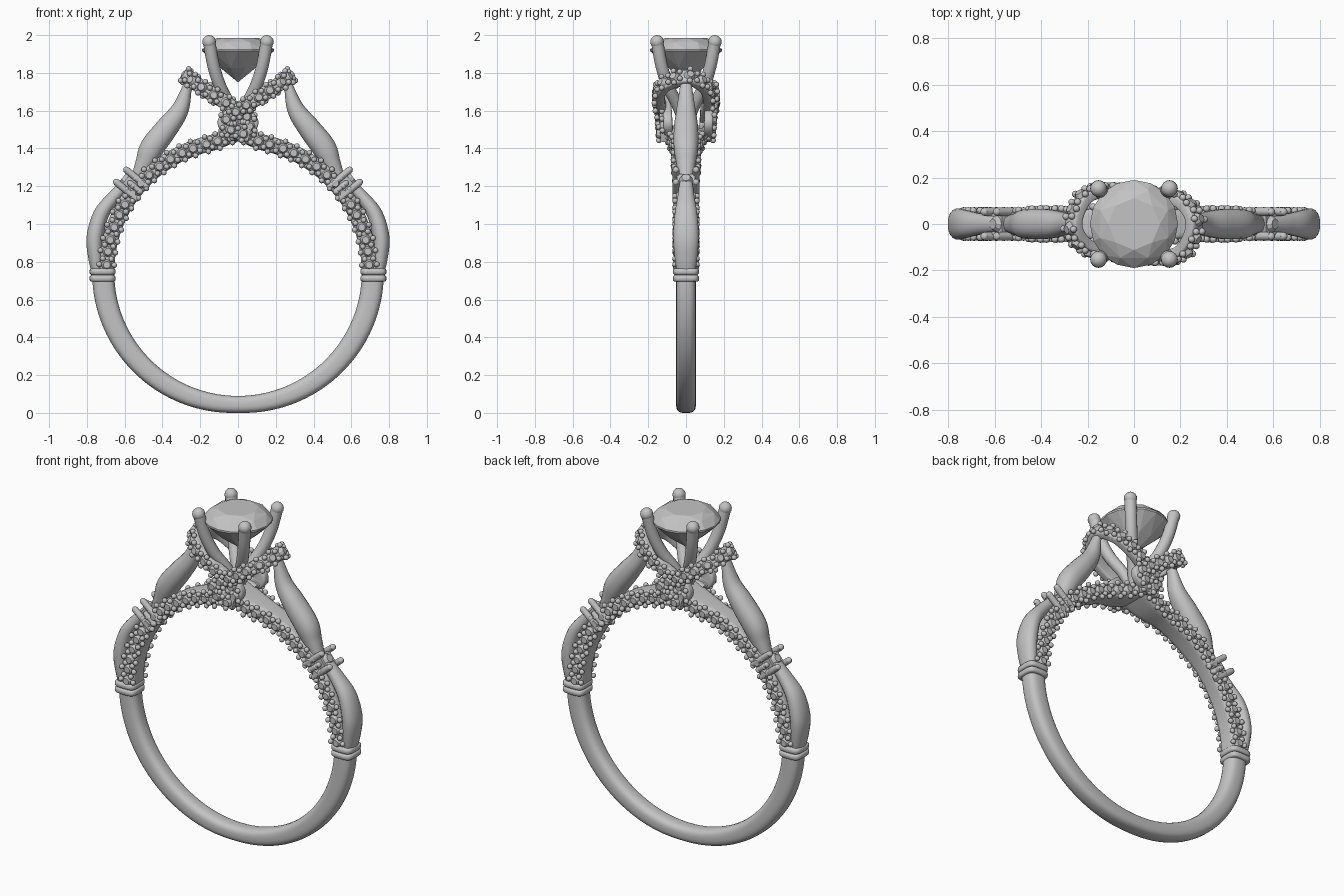
import bpy, bmesh
from math import sin, cos, pi, radians, copysign
from mathutils import Vector, Matrix

old = bpy.data.objects.get("Cube")
if old:
    bpy.data.objects.remove(old)

metal = bpy.data.materials.new("silver grey")
metal.use_nodes = True
GREY = (0.55, 0.55, 0.55, 1)
metal.diffuse_color = GREY
metal.node_tree.nodes["Principled BSDF"].inputs["Base Color"].default_value = GREY

CZ, RIN = 0.745, 0.655          # finger hole centre height and radius
Y = Vector((0, 1, 0))


def finish(bm, name, smooth=True, pair=False):
    """Turn a bmesh into an object; pair adds a copy turned half round."""
    bmesh.ops.recalc_face_normals(bm, faces=bm.faces)
    mesh = bpy.data.meshes.new(name)
    bm.to_mesh(mesh)
    bm.free()
    mesh.materials.append(metal)
    ob = bpy.data.objects.new("left_" + name if pair else name, mesh)
    bpy.context.collection.objects.link(ob)
    if smooth:
        bpy.ops.object.select_all(action='DESELECT')
        ob.select_set(True)
        bpy.context.view_layer.objects.active = ob
        bpy.ops.object.shade_smooth_by_angle(angle=radians(40))
    if pair:
        twin = bpy.data.objects.new("right_" + name, ob.data)
        twin.rotation_euler.z = pi
        bpy.context.collection.objects.link(twin)


def spline(keys, steps=8):
    """Smooth curve through (x, y, z, a, b) keys."""
    k = [Vector(p) for p in keys]
    k = [k[0] * 2 - k[1]] + k + [k[-1] * 2 - k[-2]]
    pts = []
    for p, q, r, s in zip(k, k[1:], k[2:], k[3:]):
        for i in range(steps):
            t = i / steps
            pts.append(q + (r - p) * (t / 2) + (p * 2 - q * 5 + r * 4 - s) * (t * t / 2)
                       + (q * 3 - p - r * 3 + s) * (t ** 3 / 2))
    return pts + [k[-2]]


def frames(pts, out_at):
    """Position, outward and sideways directions and half sizes along a curve."""
    pos = [Vector(p[:3]) for p in pts]
    res = []
    for i, p in enumerate(pos):
        tan = (pos[min(i + 1, len(pos) - 1)] - pos[max(i - 1, 0)]).normalized()
        out = out_at(p)
        out = (out - tan * out.dot(tan)).normalized()
        res.append((p, out, tan.cross(out), pts[i][3], pts[i][4]))
    return res


def sweep(bm, fr, power=2, sides=20):
    """Loft a superellipse section along frames."""
    rings = []
    for p, out, side, a, b in fr:
        ring = []
        for i in range(sides):
            w = 2 * pi * (i + 0.5) / sides
            c, s = cos(w), sin(w)
            ring.append(bm.verts.new(p + out * a * copysign(abs(c) ** (2 / power), c)
                                     + side * b * copysign(abs(s) ** (2 / power), s)))
        rings.append(ring)
    for r, s in zip(rings, rings[1:]):
        for i in range(sides):
            j = (i + 1) % sides
            bm.faces.new((r[i], r[j], s[j], s[i]))
    bm.faces.new(rings[0])
    bm.faces.new(rings[-1])


def ball(bm, p, r):
    bmesh.ops.create_icosphere(bm, subdivisions=2, radius=r, matrix=Matrix.Translation(p))


def stone(bm, p, out, r):
    """Low round cut stone lying on a surface."""
    m = Matrix.Translation(p) @ out.to_track_quat('Z', 'Y').to_matrix().to_4x4()
    bmesh.ops.create_cone(bm, cap_ends=True, segments=10, radius1=r, radius2=r * 0.6,
                          depth=0.024, matrix=m)


def rod(bm, p, q, r):
    d = q - p
    m = Matrix.Translation((p + q) / 2) @ d.to_track_quat('Z', 'Y').to_matrix().to_4x4()
    bmesh.ops.create_cone(bm, cap_ends=True, segments=14, radius1=r, radius2=r,
                          depth=d.length, matrix=m)
    ball(bm, p, r)
    ball(bm, q, r)


def pave(stones, beads, fr, signs, gap=0.068):
    """Set stones with beads in between along a swept band."""
    travelled, nxt = 0, gap / 2
    for f, g in zip(fr, fr[1:]):
        travelled += (g[0] - f[0]).length
        if travelled < nxt:
            continue
        nxt += gap / 2
        p, out, side, a, b = g
        on_stone = round(nxt / gap * 2) % 2 == 0
        for s in signs:
            top = p + out * s * a
            if on_stone:
                stone(stones, top + out * s * 0.006, out * s, 0.031)
            for e in (-1, 1):
                ball(beads, top + side * e * b * (0.95 if on_stone else 0.55) + out * s * 0.006,
                     0.015)


def polar(r, deg, y=0):
    return Vector((r * cos(radians(deg)), y, CZ + r * sin(radians(deg))))


# Plain lower shank
bm = bmesh.new()
keys = []
for d in range(-177, 0, 6):
    t = 0.045 + 0.014 * abs(cos(radians(d)))
    keys.append((*polar(RIN + t, d), 0.052, t))
sweep(bm, frames(spline(keys, 3), lambda p: Y), 2.8, 24)
finish(bm, "lower_shank")

# Shoulder bands with stones on the front and back
keys = [(*polar(0.697, d), 0.052 if d < 50 else 0.06, 0.042) for d in range(0, 73, 9)]
keys += [(0.1, 0, 1.442, 0.082, 0.042), (-0.01, 0, 1.49, 0.098, 0.036)]
shoulder = frames(spline(keys, 14), lambda p: Y)
bm, stones, beads = bmesh.new(), bmesh.new(), bmesh.new()
sweep(bm, shoulder, 6)
finish(bm, "shoulder_band", pair=True)
pave(stones, beads, shoulder, (-1, 1))

# Crossed loops that wrap the head; the front leg passes over the other loop
def loop_out(p):
    reach = max(p.x - 0.08, 0)
    return Vector((reach * 0.82, p.y, reach * 0.57))


leg = [(0.06, 0.10, 1.47), (-0.03, 0.105, 1.495), (-0.07, 0.108, 1.54), (-0.01, 0.112, 1.595),
       (0.11, 0.125, 1.67), (0.21, 0.10, 1.735)]
front = [(x, -y - 0.012, z, 0.024, 0.038) for x, y, z in leg]
back = [(x, y - 0.012, z, 0.024, 0.038) for x, y, z in reversed(leg)]
loop = frames(spline(front + [(0.26, 0, 1.775, 0.024, 0.04)] + back, 14), loop_out)
bm = bmesh.new()
sweep(bm, loop, 5)
finish(bm, "head_loop", pair=True)
pave(stones, beads, loop, (1,))
finish(stones, "small_stones", smooth=False, pair=True)
finish(beads, "setting_beads", pair=True)

# Smooth leaves along the shoulders
leaves = {
    "lower_leaf": [(0.74, 0, 0.72, 0.045, 0.028), (0.753, 0, 0.82, 0.06, 0.04),
                   (0.757, 0, 0.93, 0.068, 0.045), (0.725, 0, 1.05, 0.06, 0.042),
                   (0.66, 0, 1.14, 0.045, 0.035), (0.58, 0, 1.225, 0.035, 0.03)],
    "upper_leaf": [(0.54, 0, 1.23, 0.035, 0.03), (0.495, 0, 1.32, 0.052, 0.05),
                   (0.455, 0, 1.405, 0.065, 0.064), (0.375, 0, 1.51, 0.064, 0.06),
                   (0.305, 0, 1.61, 0.05, 0.046), (0.265, 0, 1.74, 0.03, 0.022)],
}
for name, keys in leaves.items():
    bm = bmesh.new()
    sweep(bm, frames(spline(keys), lambda p: Y), 2.2)
    finish(bm, name, pair=True)

# Lower collars: two rounded rings around the shank
bm = bmesh.new()
for z in (0.712, 0.748):
    keys = [(0.717, 0, z + h, a, b) for h, a, b in
            ((-0.017, 0.06, 0.06), (-0.01, 0.068, 0.068), (0.01, 0.068, 0.068), (0.017, 0.06, 0.06))]
    sweep(bm, frames(spline(keys, 2), lambda p: Y), 4, 28)
finish(bm, "lower_collar", pair=True)

# Upper collars: radial bars around a block that holds a stone
bm = bmesh.new()
tilt = 39.5
along = Vector((-sin(radians(tilt)), 0, cos(radians(tilt))))
for y in (-0.053, 0.053):
    for t in (-0.042, 0.042):
        rod(bm, polar(0.665, tilt, y) + along * t, polar(0.80, tilt, y) + along * t, 0.018)
    rod(bm, polar(0.67, tilt, y), polar(0.74, tilt, y), 0.016)
block = [(*polar(r, tilt), 0.048, 0.04) for r in (0.66, 0.715, 0.77)]
sweep(bm, frames(spline(block, 2), lambda p: Y), 5)
finish(bm, "upper_collar", pair=True)
bm = bmesh.new()
axis = polar(1, tilt) - polar(0, tilt)
stone(bm, polar(0.778, tilt), axis, 0.038)
finish(bm, "collar_stone", smooth=False, pair=True)

# Prongs
bm = bmesh.new()
for s in (-1, 1):
    keys = [(x, s * x, z, r, r) for x, z, r in
            ((0.01, 1.54, 0.03), (0.045, 1.63, 0.032), (0.095, 1.73, 0.033),
             (0.13, 1.84, 0.033), (0.153, 1.965, 0.033))]
    sweep(bm, frames(spline(keys), lambda p: Vector((1, 0, 0))), 2, 16)
    bmesh.ops.create_uvsphere(bm, u_segments=16, v_segments=10, radius=0.036,
                              matrix=Matrix.Translation((0.153, s * 0.153, 1.964)))
finish(bm, "prongs", pair=True)

# Centre stone, faceted
bm = bmesh.new()
bm.verts.new((0, 0, 1.75))
for n, r, z, turn in ((8, 0.112, 1.985, 0), (8, 0.158, 1.963, 0.5), (16, 0.19, 1.925, 0),
                      (16, 0.19, 1.915, 0), (8, 0.10, 1.826, 0.5)):
    for i in range(n):
        w = 2 * pi * (i + turn) / n
        bm.verts.new((r * cos(w), r * sin(w), z))
bmesh.ops.convex_hull(bm, input=bm.verts)
bmesh.ops.dissolve_limit(bm, angle_limit=0.02, verts=bm.verts, edges=bm.edges)
finish(bm, "centre_stone", smooth=False)
